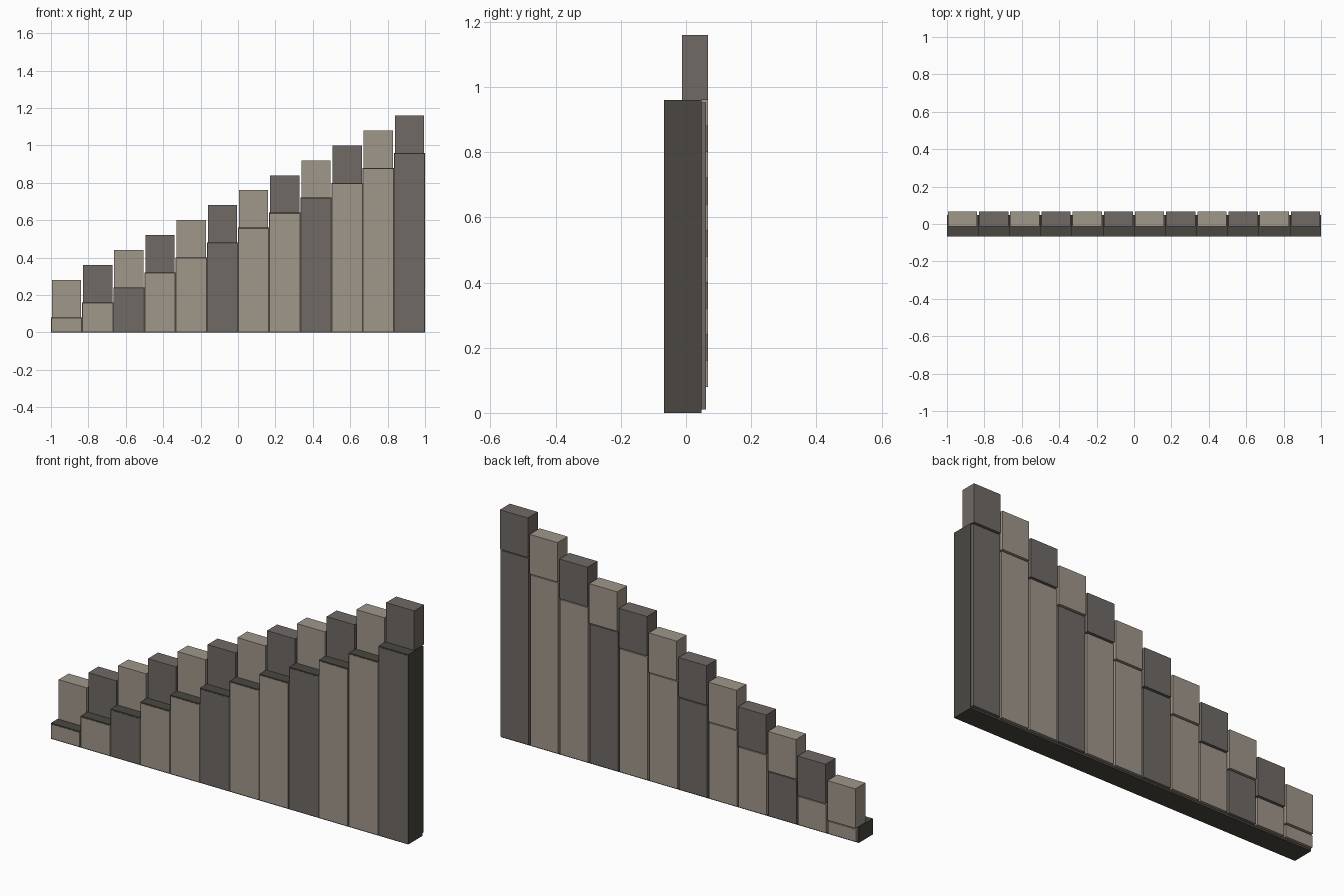
import bpy
import bmesh

if "Cube" in bpy.data.objects:
    bpy.data.objects.remove(bpy.data.objects["Cube"], do_unlink=True)

COLUMNS = 12
WIDTH = 2 / COLUMNS
RISE = 0.08
CAP_HEIGHT = 0.2
FRONT, BACK = -0.067, 0.047


def material(name, rgb):
    mat = bpy.data.materials.new(name)
    mat.use_nodes = True
    colour = (*rgb, 1)
    mat.diffuse_color = colour
    bsdf = mat.node_tree.nodes["Principled BSDF"]
    bsdf.inputs["Base Color"].default_value = colour
    bsdf.inputs["Roughness"].default_value = 0.9
    return mat


light = material("light stone", (0.352, 0.308, 0.254))
dark = material("dark stone", (0.162, 0.144, 0.130))
mortar = material("dark mortar", (0.070, 0.064, 0.053))


def add_object(name, bm, mat):
    bmesh.ops.recalc_face_normals(bm, faces=bm.faces)
    mesh = bpy.data.meshes.new(name)
    bm.to_mesh(mesh)
    bm.free()
    mesh.materials.append(mat)
    obj = bpy.data.objects.new(name, mesh)
    bpy.context.collection.objects.link(obj)
    return obj


def box(name, x, y, z, mat):
    """Box from (min, max) ranges on each axis."""
    bm = bmesh.new()
    bmesh.ops.create_cube(bm, size=1)
    for v in bm.verts:
        v.co = [r[0] if c < 0 else r[1] for c, r in zip(v.co, (x, y, z))]
    return add_object(name, bm, mat)


# Stepped wall core, extruded from its staircase profile
profile = [(1, 0), (-1, 0)]
for i in range(COLUMNS):
    left = -1 + i * WIDTH
    top = (i + 1) * RISE
    profile += [(left, top), (left + WIDTH, top)]
bm = bmesh.new()
face = bm.faces.new([bm.verts.new((x, FRONT, z)) for x, z in profile])
extruded = bmesh.ops.extrude_face_region(bm, geom=[face])["geom"]
moved = [g for g in extruded if isinstance(g, bmesh.types.BMVert)]
bmesh.ops.translate(bm, verts=moved, vec=(0, BACK - FRONT, 0))
add_object("wall_core", bm, mortar)

# Stone facing on both sides and a merlon on every step
for i in range(COLUMNS):
    left = -1 + i * WIDTH
    top = (i + 1) * RISE
    facing = dark if i % 3 == 2 else light
    inset = (left + 0.005, left + WIDTH - 0.005)
    box(f"front_panel_{i + 1}", inset, (FRONT - 0.001, FRONT + 0.01),
        (0.005, top - 0.006), facing)
    box(f"back_panel_{i + 1}", inset, (BACK - 0.01, 0.062),
        (0.01, top - 0.007), facing)
    box(f"merlon_{i + 1}", inset, (-0.013, 0.067),
        (top, top + CAP_HEIGHT), dark if i % 2 else light)
